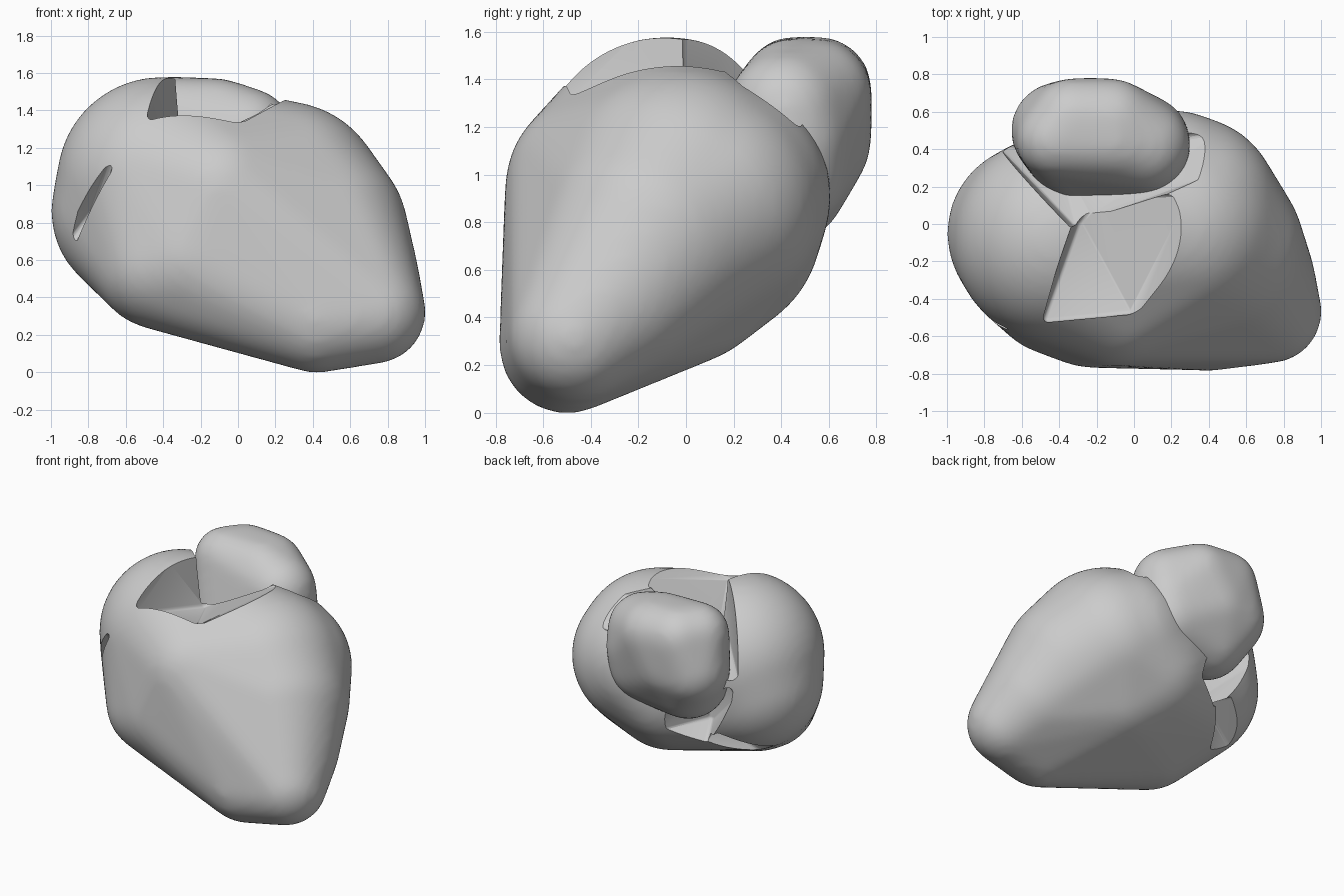
import bpy
import bmesh
from mathutils import Matrix

if "Cube" in bpy.data.objects:
    bpy.data.objects.remove(bpy.data.objects["Cube"], do_unlink=True)

# One plain grey for the whole heart
grey = bpy.data.materials.new("plain_grey")
grey.use_nodes = True
colour = (0.6, 0.6, 0.6, 1)
grey.diffuse_color = colour
grey.node_tree.nodes["Principled BSDF"].inputs["Base Color"].default_value = colour


def hull(name, balls, detail):
    """Convex skin stretched over balls given as (x, y, z, radius)."""
    bm = bmesh.new()
    for x, y, z, r in balls:
        bmesh.ops.create_icosphere(bm, subdivisions=detail, radius=r,
                                   matrix=Matrix.Translation((x, y, z)))
    points = [v.co.copy() for v in bm.verts]
    bm.free()
    bm = bmesh.new()
    for p in points:
        bm.verts.new(p)
    result = bmesh.ops.convex_hull(bm, input=bm.verts[:])
    loose = {g for g in result["geom_interior"] + result["geom_unused"]
             if isinstance(g, bmesh.types.BMVert)}
    bmesh.ops.delete(bm, geom=list(loose), context="VERTS")
    bmesh.ops.recalc_face_normals(bm, faces=bm.faces[:])
    mesh = bpy.data.meshes.new(name)
    bm.to_mesh(mesh)
    bm.free()
    ob = bpy.data.objects.new(name, mesh)
    bpy.context.collection.objects.link(ob)
    return ob


def cutter(name, points, radius):
    ob = hull(name, [(*p, radius) for p in points], 2)
    ob.hide_render = True
    return ob


def flesh(name, balls, cutters=()):
    """Smooth rounded lump with crevices cut out of it."""
    ob = hull(name, balls, 4)
    remesh = ob.modifiers.new("even_skin", "REMESH")
    remesh.mode = "VOXEL"
    remesh.voxel_size = 0.027
    soften = ob.modifiers.new("soften", "SMOOTH")
    soften.factor = 0.5
    soften.iterations = 18
    for c in cutters:
        cut = ob.modifiers.new(c.name, "BOOLEAN")
        cut.operation = "DIFFERENCE"
        cut.solver = "EXACT"
        cut.object = c
    # Bake the modifiers so that the cut edges can stay sharp
    graph = bpy.context.evaluated_depsgraph_get()
    baked = bpy.data.meshes.new_from_object(ob.evaluated_get(graph))
    ob.modifiers.clear()
    ob.data = baked
    baked.materials.clear()
    baked.materials.append(grey)
    for poly in baked.polygons:
        poly.material_index = 0
    bpy.ops.object.select_all(action="DESELECT")
    ob.select_set(True)
    bpy.context.view_layer.objects.active = ob
    bpy.ops.object.shade_smooth_by_angle(angle=0.6)
    return ob


# Hollow on top, between the right lobe and the ventricles
top_pit = cutter("top_pit_cutter", [
    (-0.46, -0.5, 1.31), (-0.03, -0.46, 1.33), (0.27, -0.36, 1.5),
    (-0.28, 0, 1.22), (-0.2, 0.12, 1.26), (0.27, 0.14, 1.49),
    (-0.46, -0.5, 1.8), (-0.3, -0.2, 1.8),
    (-0.32, 0, 1.8), (-0.2, 0.2, 1.8), (0.35, 0.14, 1.8),
    (0.35, -0.36, 1.8)], 0.025)

# Valley in front of the rear lobe
valley = cutter("valley_cutter", [
    (-0.7, 0.42, 1.1), (-0.32, 0.02, 1.24), (-0.1, 0.15, 1.24),
    (0.4, 0.28, 1.4), (0.42, 0.48, 1.25), (-0.4, 0.35, 1.0),
    (-0.74, 0.42, 1.8), (-0.34, 0, 1.8), (0.36, 0.2, 1.8),
    (0.42, 0.5, 1.8), (-0.4, 0.8, 1.8)], 0.025)

# Crevices under the rear lobe and behind the right lobe
back_pit = cutter("back_pit_cutter", [
    (-0.72, 0.48, 0.98), (-0.46, 0.5, 0.42), (-0.12, 0.65, 0.6),
    (-0.38, 0.26, 0.65), (-0.45, 0.28, 0.98)], 0.03)
low_groove = cutter("low_groove_cutter", [
    (-0.45, 0.55, 0.45), (-0.62, 0.55, 0.6), (-0.75, 0, 0.3),
    (-0.85, 0.05, 0.42), (-0.45, 0.22, 0.6)], 0.025)

# Thin notch on the front of the right lobe
notch = cutter("notch_cutter", [
    (-0.68, -0.62, 1.14), (-0.97, -0.4, 0.6),
    (-0.9, -0.5, 0.85), (-0.78, -0.33, 0.85)], 0.025)

cutters = [top_pit, valley, back_pit, low_groove, notch]

# Ventricles flowing into the right lobe
flesh("heart_body", [
    (0.73, -0.47, 0.32, 0.275), (0.42, -0.5, 0.28, 0.285),   # tip
    (0.6, -0.3, 0.5, 0.37),
    (0.24, -0.02, 0.9, 0.55), (0.42, -0.13, 0.75, 0.49),     # left ventricle
    (0.2, 0.13, 0.91, 0.48), (0.28, 0.08, 0.88, 0.5),
    (0, 0.1, 0.78, 0.47), (0.15, -0.02, 0.6, 0.4),           # underside
    (-0.38, -0.31, 0.6, 0.38), (-0.42, -0.35, 0.58, 0.35),
    (-0.22, -0.34, 0.62, 0.43), (-0.1, -0.36, 0.95, 0.4),    # front wall
    (-0.41, -0.08, 1.02, 0.56), (-0.52, -0.05, 0.86, 0.48),  # right lobe
], cutters)

# Rear lobe
flesh("rear_lobe", [
    (-0.42, 0.45, 1.37, 0.21), (-0.33, 0.56, 1.36, 0.22),    # top
    (-0.1, 0.44, 1.36, 0.21), (-0.12, 0.55, 1.34, 0.23),
    (0.05, 0.42, 1.27, 0.25), (0.05, 0.44, 1.15, 0.25),
    (-0.25, 0.5, 1.15, 0.28), (-0.4, 0.5, 1.13, 0.26),       # base
    (0.02, 0.4, 1.02, 0.28), (-0.3, 0.4, 0.98, 0.28)])

for c in cutters:
    bpy.data.objects.remove(c, do_unlink=True)
